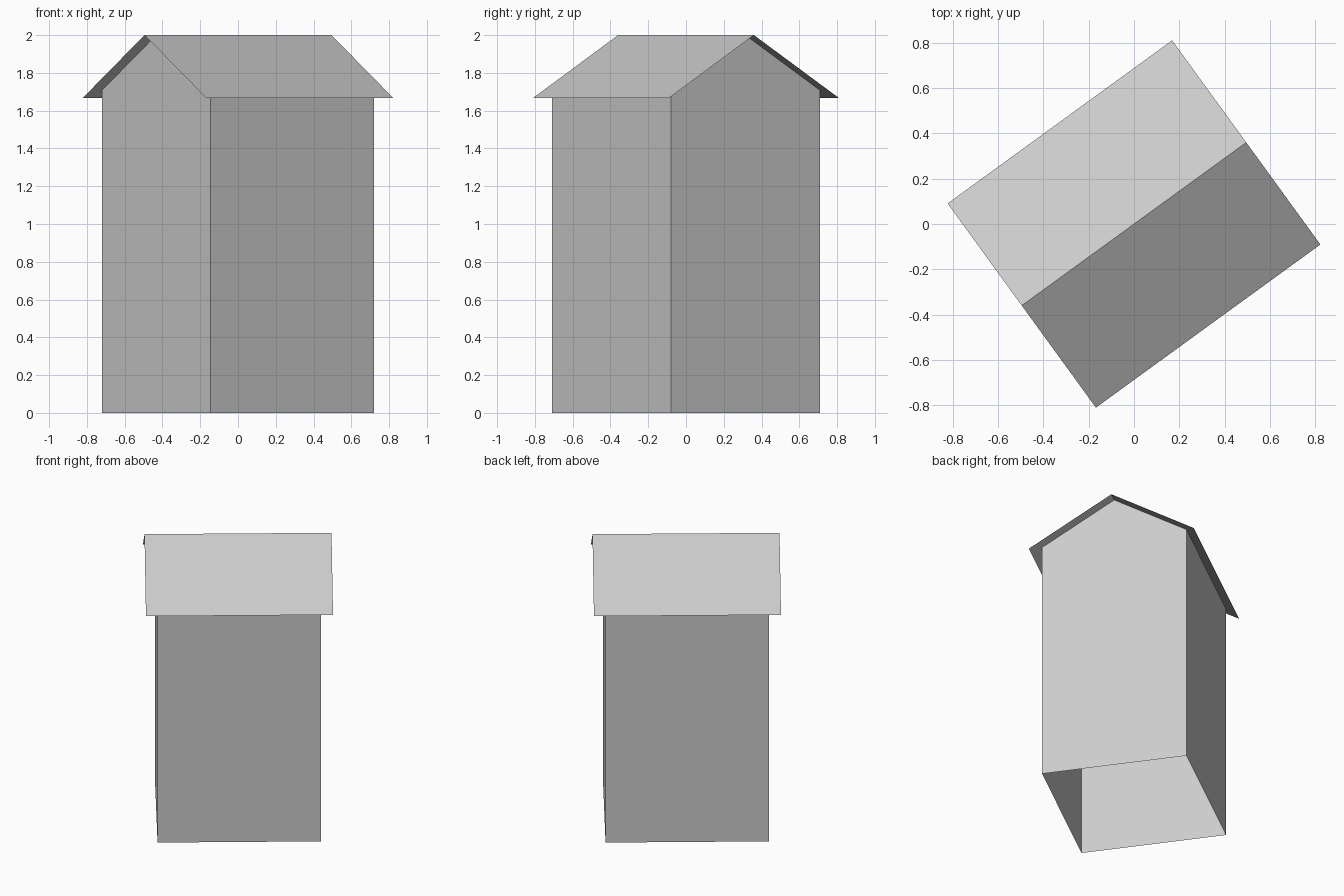
import bpy
import math

cube = bpy.data.objects.get("Cube")
if cube:
    bpy.data.objects.remove(cube)

TURN = math.radians(36)
RIDGE_Z, EAVE_Z = 2.0, 1.667
ROOF_LENGTH, ROOF_HALF = 1.224, 0.5565
WALL_LENGTH, WALL_HALF = 1.07, 0.487
# Walls stop where they meet the sloping roof
WALL_Z = RIDGE_Z - (RIDGE_Z - EAVE_Z) * WALL_HALF / ROOF_HALF

grey = bpy.data.materials.new("light grey")
grey.use_nodes = True
colour = (0.6, 0.6, 0.6, 1)
grey.diffuse_color = colour
grey.node_tree.nodes["Principled BSDF"].inputs["Base Color"].default_value = colour


def extrude_profile(name, profile, length, capped):
    """Sweep an open (y, z) profile along x, with optional end faces."""
    n = len(profile)
    verts = [(x, y, z) for x in (-length / 2, length / 2) for y, z in profile]
    faces = [(i, i + 1, n + i + 1, n + i) for i in range(n - 1)]
    if capped:
        faces += [tuple(reversed(range(n))), tuple(range(n, 2 * n))]
    mesh = bpy.data.meshes.new(name)
    # Reverse so that normals point outwards
    mesh.from_pydata(verts, [], [f[::-1] for f in faces])
    mesh.materials.append(grey)
    obj = bpy.data.objects.new(name, mesh)
    obj.rotation_euler.z = TURN
    bpy.context.collection.objects.link(obj)
    return obj


# Side walls with gable ends, open underneath and at the top
walls = extrude_profile("side_walls", [(-WALL_HALF, 0), (-WALL_HALF, WALL_Z)],
                        WALL_LENGTH, False)
mirror = walls.modifiers.new("opposite_wall", "MIRROR")
mirror.use_axis = (False, True, False)

gable = [(-WALL_HALF, 0), (-WALL_HALF, WALL_Z), (0, RIDGE_Z),
         (WALL_HALF, WALL_Z), (WALL_HALF, 0)]
ends = bpy.data.meshes.new("gable_walls")
h = WALL_LENGTH / 2
ends.from_pydata([(x, y, z) for x in (-h, h) for y, z in gable], [],
                 [(4, 3, 2, 1, 0)[::-1], (5, 6, 7, 8, 9)[::-1]])
ends.materials.append(grey)
gables = bpy.data.objects.new("gable_walls", ends)
gables.rotation_euler.z = TURN
bpy.context.collection.objects.link(gables)

# Thin overhanging pitched roof
extrude_profile("roof", [(-ROOF_HALF, EAVE_Z), (0, RIDGE_Z), (ROOF_HALF, EAVE_Z)],
                ROOF_LENGTH, False)
